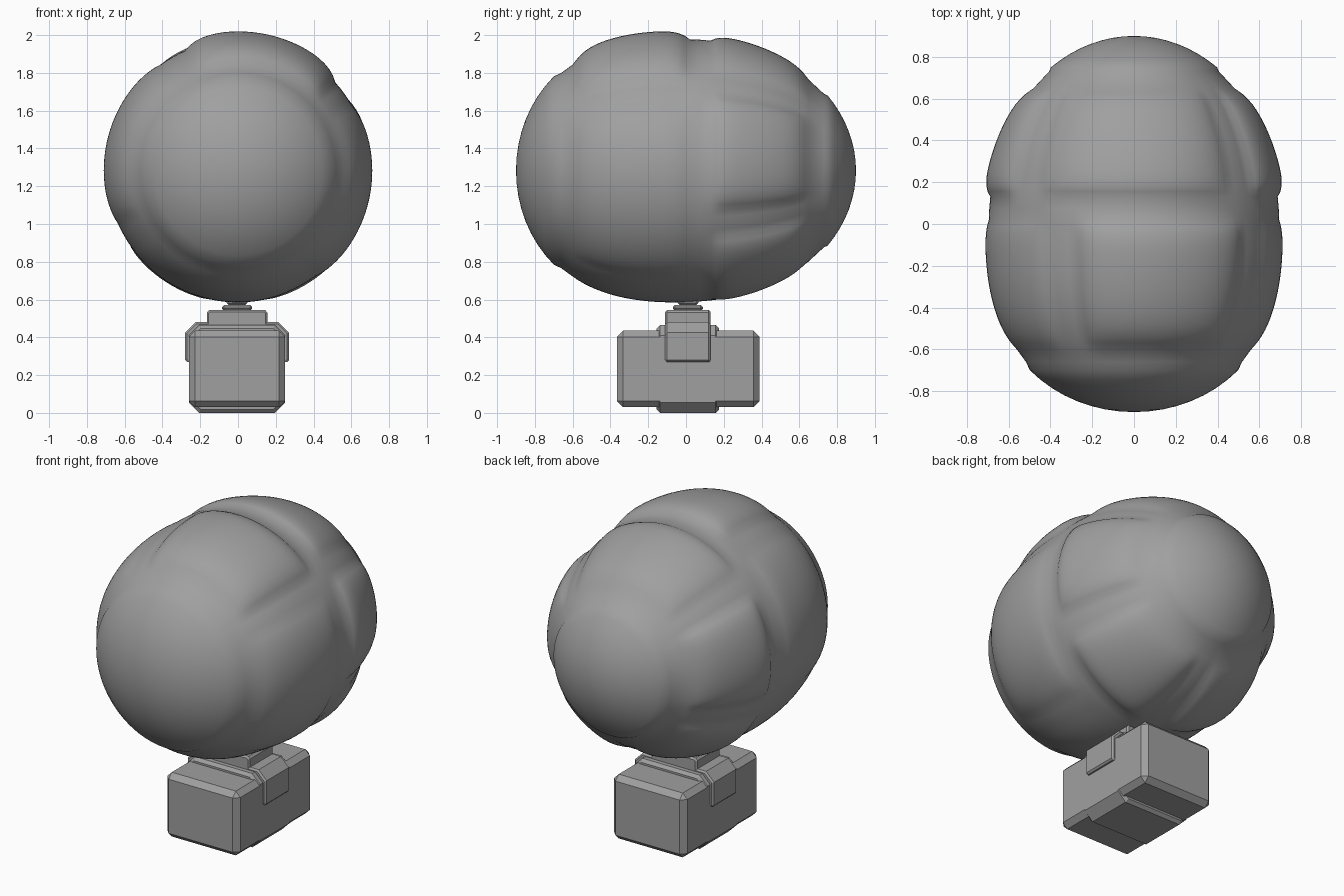
import bpy, bmesh, math

cube = bpy.data.objects.get("Cube")
if cube:
    bpy.data.objects.remove(cube)

grey = bpy.data.materials.new("plain_grey")
grey.use_nodes = True
GREY = (0.35, 0.35, 0.35, 1)
grey.diffuse_color = GREY
grey.node_tree.nodes["Principled BSDF"].inputs["Base Color"].default_value = GREY


def make_object(name, bm, smooth=False):
    bmesh.ops.recalc_face_normals(bm, faces=bm.faces[:])
    mesh = bpy.data.meshes.new(name)
    bm.to_mesh(mesh)
    bm.free()
    mesh.materials.append(grey)
    obj = bpy.data.objects.new(name, mesh)
    bpy.context.collection.objects.link(obj)
    if smooth:
        bpy.ops.object.select_all(action="DESELECT")
        obj.select_set(True)
        bpy.context.view_layer.objects.active = obj
        bpy.ops.object.shade_smooth_by_angle(angle=math.radians(35))
    return obj


# Balloon envelope: an egg of rings with padded panels between recessed bands
HALF, RADIUS, MID_Z = 0.9, 0.695, 1.283
# start angle, end angle, padding height
FRONT_PANELS = [(42, 114, 0.045), (126, 204, 0.018), (216, 294, 0.004), (306, 390, 0.018)]
REAR_PANELS = [(48, 132, 0.03), (144, 198, 0.035), (210, 264, 0.03),
               (276, 330, 0.03), (342, 396, 0.035)]
SECTIONS = [(-0.6, 0.02, FRONT_PANELS), (0.13, 0.65, REAR_PANELS)]


def pad(value, low, high):
    s = abs(2 * (value - low) / (high - low) - 1)
    return max(0, 1 - s ** 6)


def envelope_radius(y, angle):
    power = 2.6 if y < 0 else 2
    r = RADIUS * math.sqrt(max(0, 1 - (abs(y) / HALF) ** power))
    if y <= -0.7 or y >= 0.75:
        r *= 1.035
    for start, end, panels in SECTIONS:
        if start < y < end:
            for a, b, height in panels:
                turned = angle + 360 if angle + 360 < b else angle
                if a < turned < b:
                    r += height * pad(y, start, end) * pad(turned, a, b)
    return r


def spread(start, end, count):
    return [start + (end - start) * i / count for i in range(count)]


def cap(side, edge):
    a = math.acos(edge / HALF)
    return [side * HALF * math.cos(a * i / 8) for i in range(1, 9)]


stations = (cap(-1, 0.7) + spread(-0.66, -0.6, 1) + spread(-0.6, 0.02, 20)
            + spread(0.02, 0.13, 2) + spread(0.13, 0.65, 20) + [0.65, 0.73]
            + cap(1, 0.75)[::-1])
bm = bmesh.new()
rings = []
for y in stations:
    ring = []
    for angle in range(0, 360, 3):
        r = envelope_radius(y, angle)
        t = math.radians(angle)
        ring.append(bm.verts.new((r * math.cos(t), y, MID_Z + r * math.sin(t))))
    rings.append(ring)
n = len(rings[0])
for one, two in zip(rings, rings[1:]):
    for i in range(n):
        j = (i + 1) % n
        bm.faces.new((one[i], one[j], two[j], two[i]))
for ring, y in ((rings[0], -HALF), (rings[-1], HALF)):
    tip = bm.verts.new((0, y, MID_Z))
    for i in range(n):
        bm.faces.new((ring[i], ring[(i + 1) % n], tip))
make_object("balloon_envelope", bm, smooth=True)


# Gondola parts: chamfered blocks
def block(name, x, y, z, chamfer):
    bm = bmesh.new()
    bmesh.ops.create_cube(bm, size=1)
    for v in bm.verts:
        for axis, (low, high) in enumerate((x, y, z)):
            v.co[axis] = high if v.co[axis] > 0 else low
    if chamfer:
        bmesh.ops.bevel(bm, geom=bm.edges[:], offset=chamfer, segments=1,
                        affect="EDGES", profile=0.5)
    return make_object(name, bm)


def extruded(name, outline, y0, y1, chamfer=0):
    bm = bmesh.new()
    face = bm.faces.new([bm.verts.new((x, y0, z)) for x, z in outline])
    top = bmesh.ops.extrude_face_region(bm, geom=[face])["geom"]
    for v in top:
        if isinstance(v, bmesh.types.BMVert):
            v.co.y = y1
    if chamfer:
        ends = [e for e in bm.edges if abs(e.verts[0].co.y - e.verts[1].co.y) < 0.001]
        bmesh.ops.bevel(bm, geom=ends, offset=chamfer, segments=1,
                        affect="EDGES", profile=0.5)
    return make_object(name, bm)


def mirrored(half, centre=-0.005):
    return ([(centre + x, z) for x, z in half]
            + [(centre - x, z) for x, z in reversed(half)])


block("gondola_cabin", (-0.26, 0.25), (-0.365, 0.39), (0.03, 0.435), 0.032)
extruded("gondola_collar",
         mirrored([(0.2, 0), (0.255, 0.055), (0.255, 0.41), (0.2, 0.465)]),
         -0.155, 0.175, 0.018)

# Saddle strap folded over the cabin, with side flaps
extruded("saddle_strap",
         mirrored([(0.23, 0.27), (0.265, 0.27), (0.275, 0.28), (0.275, 0.425),
                   (0.22, 0.48), (0.16, 0.48), (0.16, 0.532), (0.148, 0.545)]),
         -0.11, 0.13, 0.01)

# Stepped neck joining the gondola to the envelope
for name, half, low, high in (("neck_base", 0.08, 0.54, 0.572),
                              ("neck_top", 0.055, 0.57, 0.63)):
    block(name, (-0.005 - half, -0.005 + half), (0.01 - half, 0.01 + half),
          (low, high), 0.012)
